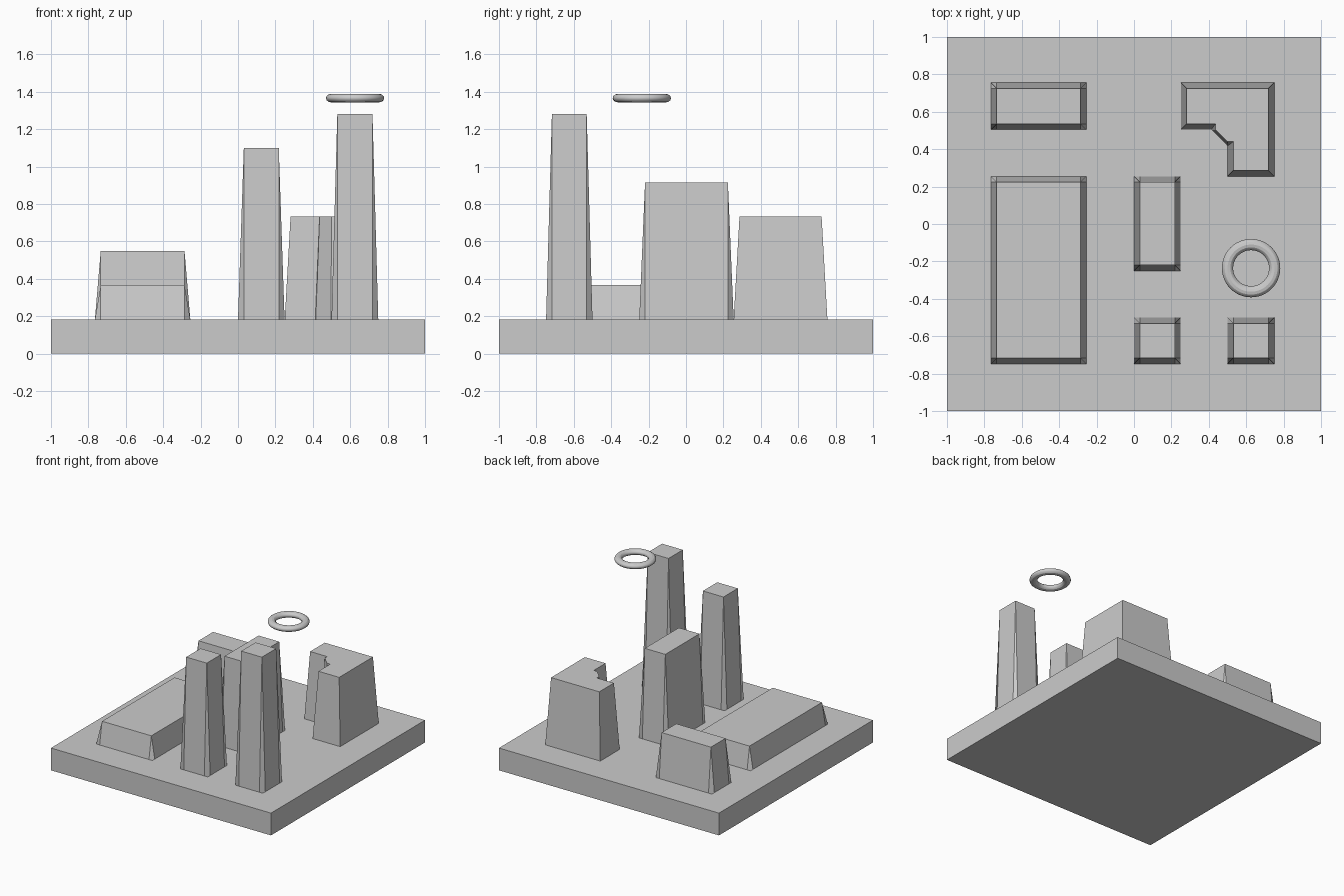
import bpy, bmesh

if "Cube" in bpy.data.objects:
    bpy.data.objects.remove(bpy.data.objects["Cube"])

GROUND = 0.183   # top of the base slab, also one storey
INSET = 0.031    # how far each roof is drawn in


def finish(name, bm):
    bmesh.ops.recalc_face_normals(bm, faces=bm.faces)
    me = bpy.data.meshes.new(name)
    bm.to_mesh(me)
    bm.free()
    ob = bpy.data.objects.new(name, me)
    bpy.context.collection.objects.link(ob)
    return ob


def block(name, x0, x1, y0, y1, storeys):
    """Tapered block: straight-sided wall panels and a folded facet at each corner."""
    bm = bmesh.new()
    i, z0, z1 = INSET, GROUND, GROUND * storeys
    cx, cy = (x0 + x1) / 2, (y0 + y1) / 2
    roof, feet = [], []
    for x, y in ((x0, y0), (x1, y0), (x1, y1), (x0, y1)):
        sx, sy = (1 if x > cx else -1), (1 if y > cy else -1)
        xi, yi = x - sx * i, y - sy * i
        top = bm.verts.new((xi, yi, z1))
        corner = bm.verts.new((x, y, z0))
        on_y = bm.verts.new((xi, y, z0))    # foot on the front/back wall
        on_x = bm.verts.new((x, yi, z0))    # foot on the side wall
        a, b = (on_x, on_y) if sx == sy else (on_y, on_x)
        bm.faces.new((top, a, corner, b))
        roof.append(top)
        feet.append((a, b))
    for k in range(4):
        n = (k + 1) % 4
        bm.faces.new((roof[k], feet[k][1], feet[n][0], roof[n]))
    bm.faces.new(roof)
    return finish(name, bm)


# Base slab
bm = bmesh.new()
bmesh.ops.create_cube(bm, size=1)
for v in bm.verts:
    v.co = (v.co.x * 2, v.co.y * 2, (v.co.z + 0.5) * GROUND)
finish("base_slab", bm)

# Rectangular buildings
for name, x0, x1, y0, y1, storeys in (
    ("long_low_hall", -0.765, -0.255, -0.748, 0.255, 2),
    ("back_left_block", -0.765, -0.255, 0.504, 0.756, 3),
    ("middle_block", 0.0, 0.249, -0.25, 0.255, 5),
    ("front_tower", 0.0, 0.249, -0.748, -0.5, 6),
    ("tall_corner_tower", 0.5, 0.75, -0.748, -0.5, 7),
):
    block(name, x0, x1, y0, y1, storeys)

# L-shaped building with a cut inner corner: (foot, roof) outline pairs
outline = [
    ((0.25, 0.504), (0.281, 0.535)),
    ((0.406, 0.504), (0.406, 0.535)),
    ((0.413, 0.504), (0.436, 0.535)),
    ((0.416, 0.501), (0.436, 0.504)),
    ((0.497, 0.42), (0.5, 0.44)),
    ((0.5, 0.417), (0.531, 0.44)),
    ((0.5, 0.41), (0.531, 0.41)),
    ((0.5, 0.255), (0.531, 0.286)),
    ((0.75, 0.255), (0.719, 0.286)),
    ((0.75, 0.756), (0.719, 0.725)),
    ((0.25, 0.756), (0.281, 0.725)),
]
bm = bmesh.new()
foot = [bm.verts.new((*f, GROUND)) for f, r in outline]
roof = [bm.verts.new((*r, GROUND * 4)) for f, r in outline]
for k in range(len(outline)):
    n = (k + 1) % len(outline)
    bm.faces.new((foot[k], foot[n], roof[n], roof[k]))
bm.faces.new(roof)
finish("corner_building", bm)

# Floating ring
bpy.ops.mesh.primitive_torus_add(location=(0.626, -0.236, 1.366), major_segments=48,
                                 minor_segments=12, major_radius=0.126, minor_radius=0.03)
ring = bpy.context.object
ring.name = "floating_ring"
ring.scale.z = 0.77
bpy.ops.object.shade_smooth_by_angle()
